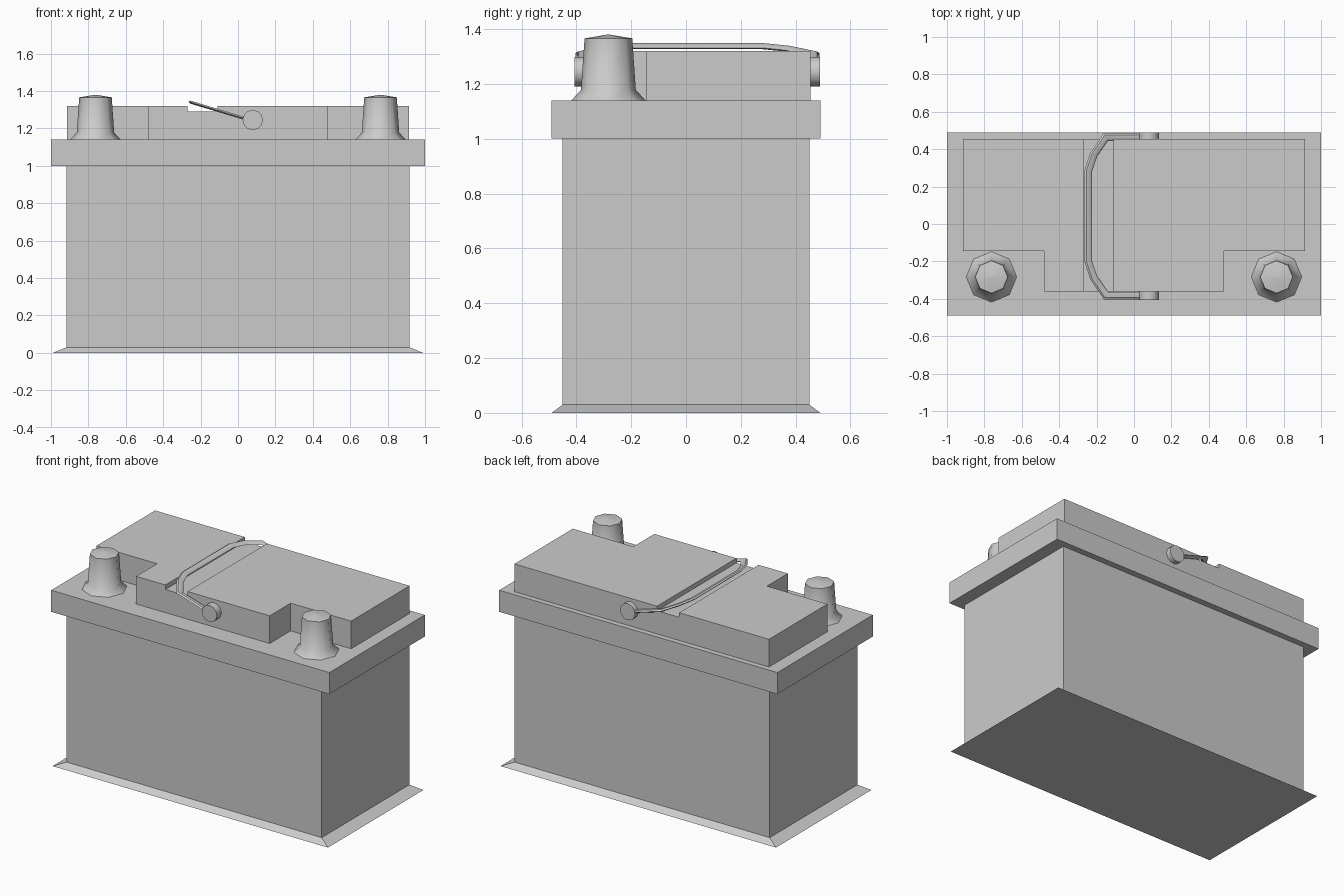
import bpy, bmesh, math
from mathutils import Vector

if "Cube" in bpy.data.objects:
    bpy.data.objects.remove(bpy.data.objects["Cube"])


def finish(name, bm, smooth=None):
    bmesh.ops.recalc_face_normals(bm, faces=bm.faces)
    mesh = bpy.data.meshes.new(name)
    bm.to_mesh(mesh)
    bm.free()
    ob = bpy.data.objects.new(name, mesh)
    bpy.context.collection.objects.link(ob)
    if smooth:
        bpy.ops.object.select_all(action='DESELECT')
        ob.select_set(True)
        bpy.context.view_layer.objects.active = ob
        bpy.ops.object.shade_smooth_by_angle(angle=math.radians(smooth))
    return ob


def loft(name, rings, smooth=None):
    """Join equal-sized rings of points and cap both ends."""
    bm = bmesh.new()
    loops = [[bm.verts.new(p) for p in ring] for ring in rings]
    n = len(loops[0])
    for a, b in zip(loops, loops[1:]):
        for i in range(n):
            j = (i + 1) % n
            bm.faces.new((a[i], a[j], b[j], b[i]))
    bm.faces.new(loops[0])
    bm.faces.new(loops[-1])
    return finish(name, bm, smooth)


def rect(x, y, z):
    return [(-x, -y, z), (x, -y, z), (x, y, z), (-x, y, z)]


def circle(cx, cy, r, z, n=8):
    return [(cx + r * math.cos(math.tau * i / n), cy + r * math.sin(math.tau * i / n), z)
            for i in range(n)]


# Case with flared foot, and the wider lid rim
loft("battery_case", [rect(0.99, 0.49, 0), rect(0.917, 0.45, 0.03), rect(0.917, 0.45, 1.0)])
loft("lid_rim", [rect(1, 0.49, 1.0), rect(1, 0.49, 1.14)])

# Raised T-shaped cover
outline = [(-0.48, -0.36), (0.48, -0.36), (0.48, -0.145), (0.915, -0.145),
           (0.915, 0.455), (-0.915, 0.455), (-0.915, -0.145), (-0.48, -0.145)]
cover = loft("raised_cover", [[(x, y, z) for x, y in outline] for z in (1.14, 1.32)])

# Groove that the handle folds into
cutter = loft("groove_cutter", [[(x, y, z) for x, y in
              ((-0.27, -0.6), (-0.11, -0.6), (-0.11, 0.6), (-0.27, 0.6))] for z in (1.29, 1.5)])
cutter.hide_render = True
cutter.hide_set(True)
mod = cover.modifiers.new("groove", 'BOOLEAN')
mod.operation = 'DIFFERENCE'
mod.solver = 'EXACT'
mod.object = cutter

# Terminal posts with flared collars and slightly peaked caps
for side, name in ((-1, "left_terminal"), (1, "right_terminal")):
    profile = [(0.135, 1.14), (0.1, 1.178), (0.087, 1.366), (0.004, 1.38)]
    loft(name, [circle(side * 0.762, -0.283, r, z) for r, z in profile], 50)

# Handle pivots on the front and back of the cover
for name, y0, y1 in (("front_pivot", -0.407, -0.358), ("back_pivot", 0.453, 0.488)):
    loft(name, [[(x, y, 1.245 + z) for x, z, _ in circle(0.079, 0, 0.054, 0, 12)]
                for y in (y0, y1)], 40)

# Carrying handle: flattened hexagonal strap swept along a tilted bracket path
half = [(0.08, 0.425), (-0.15, 0.425), (-0.215, 0.33), (-0.245, 0.24)]
path = [Vector((x, 0.042 - y)) for x, y in half] + \
       [Vector((x, 0.042 + y)) for x, y in reversed(half)]
section = [(-0.02, 0), (-0.01, -0.008), (0.01, -0.008), (0.02, 0), (0.01, 0.008), (-0.01, 0.008)]
rings = []
for i, p in enumerate(path):
    d0 = (p - path[i - 1]).normalized() if i else (path[1] - p).normalized()
    d1 = (path[i + 1] - p).normalized() if i < len(path) - 1 else d0
    n0 = Vector((-d0.y, d0.x))
    n = (n0 + Vector((-d1.y, d1.x))).normalized()
    n /= n.dot(n0)
    ring = []
    for w, h in section:
        q = p + n * w
        ring.append((q.x, q.y, 1.24 - 0.3 * (q.x - 0.08) + h))
    rings.append(ring)
loft("carry_handle", rings, 35)
